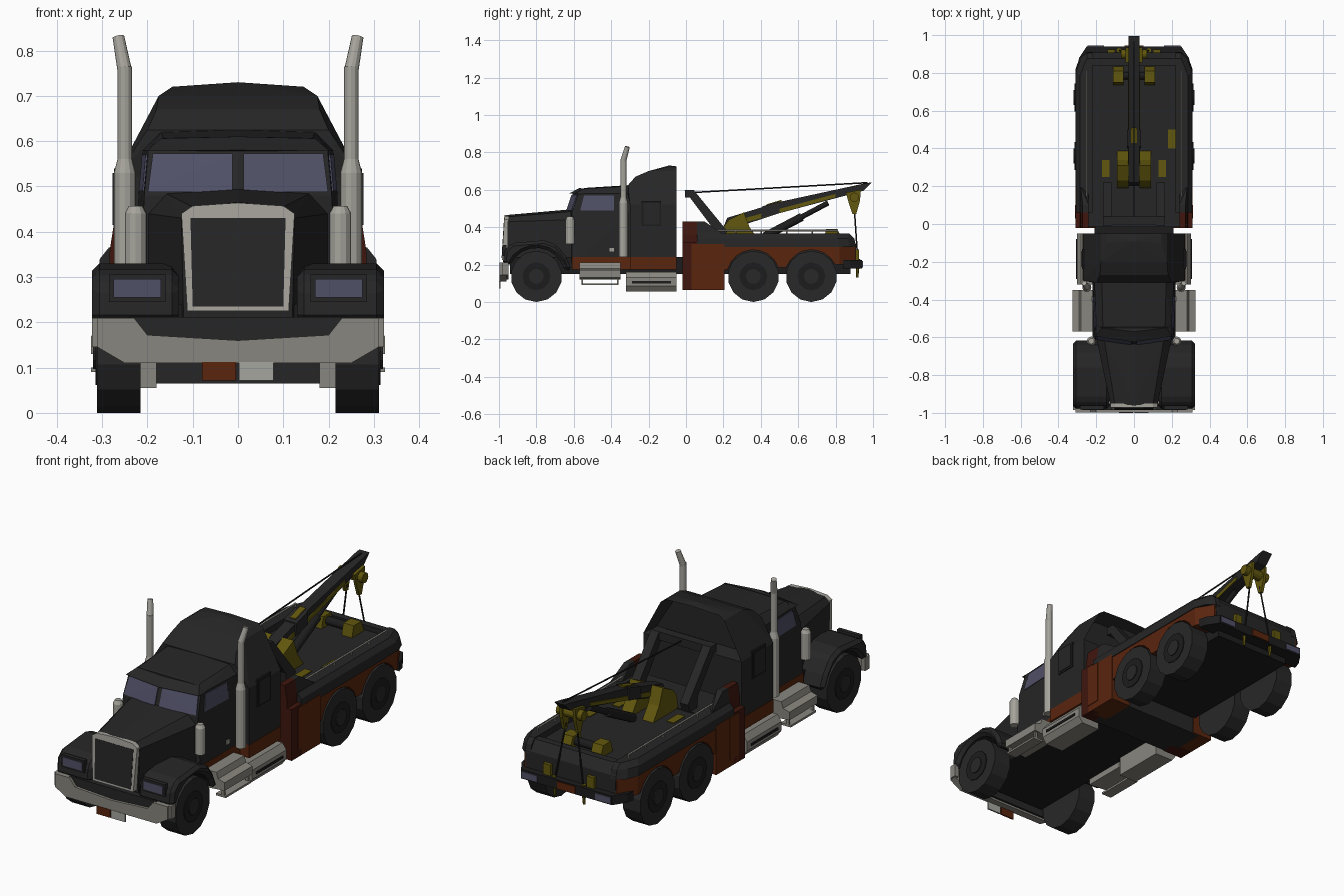
import bpy, bmesh
from math import sin, cos, radians
from mathutils import Vector, Matrix

cube = bpy.data.objects.get("Cube")
if cube:
    bpy.data.objects.remove(cube, do_unlink=True)


def material(name, r, g, b):
    mat = bpy.data.materials.new(name)
    mat.use_nodes = True
    mat.diffuse_color = (r, g, b, 1)
    for node in mat.node_tree.nodes:
        if node.type == "BSDF_PRINCIPLED":
            node.inputs["Base Color"].default_value = (r, g, b, 1)
    return mat


BLACK = material("black_paint", .019, .019, .019)
RUBBER = material("tyre_rubber", .021, .021, .021)
STEEL = material("dark_steel", .012, .012, .012)
CHROME = material("bright_chrome", .38, .37, .33)
DULL = material("dull_chrome", .25, .24, .21)
BROWN = material("rust_orange_paint", .1, .018, .004)
DARK_RED = material("dark_red_paint", .05, .008, .004)
OLIVE = material("dark_yellow_paint", .12, .095, .004)
GLASS = material("blue_grey_glass", .08, .08, .135)
PALE = material("pale_plate", .38, .38, .35)


def finish(name, bm, mat, mirror=False):
    """Turn a bmesh into an object, optionally mirrored across the centre line."""
    bmesh.ops.recalc_face_normals(bm, faces=bm.faces)
    mesh = bpy.data.meshes.new(name)
    bm.to_mesh(mesh)
    bm.free()
    mesh.materials.append(mat)
    obj = bpy.data.objects.new(name, mesh)
    bpy.context.scene.collection.objects.link(obj)
    if mirror:
        obj.modifiers.new("Mirror", "MIRROR").use_mirror_merge = False
    return obj


def hull(name, points, mat, mirror=False, both=False, recess=None):
    """Convex solid; both adds mirrored points, recess sinks the rear face."""
    if both:
        points = list(points) + [(-x, y, z) for x, y, z in points if x]
    bm = bmesh.new()
    for point in points:
        bm.verts.new(point)
    bmesh.ops.convex_hull(bm, input=bm.verts[:])
    loose = [v for v in bm.verts if not v.link_faces]
    bmesh.ops.delete(bm, geom=loose, context="VERTS")
    bmesh.ops.dissolve_limit(bm, angle_limit=radians(1), verts=bm.verts[:], edges=bm.edges[:])
    bmesh.ops.recalc_face_normals(bm, faces=bm.faces)
    if recess:
        rear = [f for f in bm.faces if f.normal.y > .9]
        bmesh.ops.inset_region(bm, faces=rear, thickness=recess)
        for vert in {v for f in rear for v in f.verts}:
            vert.co.y -= recess * 3
    return finish(name, bm, mat, mirror)


def box(name, x0, x1, y0, y1, z0, z1, mat, mirror=False):
    return hull(name, [(x, y, z) for x in (x0, x1) for y in (y0, y1) for z in (z0, z1)], mat, mirror)


def prism(name, profile, start, end, mat, mirror=False, axis="x"):
    """Extrude a profile: (y, z) points along x, or (x, z) points along y."""
    bm = bmesh.new()
    place = (lambda a, b: (start, a, b)) if axis == "x" else (lambda a, b: (a, start, b))
    face = bm.faces.new([bm.verts.new(place(a, b)) for a, b in profile])
    moved = bmesh.ops.extrude_face_region(bm, geom=[face])["geom"]
    shift = Vector((end - start, 0, 0) if axis == "x" else (0, end - start, 0))
    bmesh.ops.translate(bm, vec=shift, verts=[v for v in moved if isinstance(v, bmesh.types.BMVert)])
    return finish(name, bm, mat, mirror)


def rod(name, start, end, radius, mat, mirror=False, tip=None, sides=12):
    start, end = Vector(start), Vector(end)
    axis = end - start
    turn = axis.to_track_quat("Z", "Y").to_matrix().to_4x4()
    bm = bmesh.new()
    bmesh.ops.create_cone(bm, cap_ends=True, segments=sides, radius1=radius,
                          radius2=radius if tip is None else tip, depth=axis.length,
                          matrix=Matrix.Translation((start + end) / 2) @ turn)
    return finish(name, bm, mat, mirror)


def arch(y, radius, first, last):
    """Points of a wheel arch, from the front of the wheel to its rear."""
    steps = 8
    angles = [radians(first + (last - first) * i / steps) for i in range(steps + 1)]
    return [(y + radius * cos(a), AXLE + radius * sin(a)) for a in angles]


AXLE = .137
FRONT, MIDDLE, REAR = -.8, .36, .67

# Wheels
for label, y in (("front", FRONT), ("middle", MIDDLE), ("rear", REAR)):
    rod(label + "_tyre", (.215, y, AXLE), (.311, y, AXLE), .137, RUBBER, True, sides=14)
    rod(label + "_rim", (.3, y, AXLE), (.315, y, AXLE), .075, STEEL, True)
    rod(label + "_hub", (.3, y, AXLE), (.32, y, AXLE), .04, RUBBER, True)

# Chassis
box("chassis_floor", -.21, .21, -.94, .88, .15, .24, STEEL)

# Hood, grille and headlights
hull("hood", [(.12, -.955, .2), (.125, -.955, .43), (.1, -.955, .455), (0, -.96, .465),
              (.2, -.6, .2), (.2, -.6, .44), (.16, -.6, .485), (0, -.62, .495)], BLACK, both=True)
hull("grille_frame", [(.112, -.95, .225), (.125, -.95, .44), (.112, -.985, .225), (.125, -.972, .44),
                      (.1, -.95, .457), (.1, -.971, .457), (0, -.95, .464), (0, -.971, .464)],
     CHROME, both=True)
hull("grille", [(x, y + d, z) for x, y, z in ((.1, -.986, .235), (.105, -.974, .43))
                for d in (0, .009)], BLACK, both=True)

fender = [(-.98, .2), (-.97, .28), (-.93, .315), (-.76, .33), (-.69, .305), (-.64, .24), (-.61, .17)]
fender_obj = prism("front_fender", fender + arch(FRONT, .152, 12, 156), .13, .322, BLACK, True)
bevel = fender_obj.modifiers.new("Bevel", "BEVEL")
bevel.width, bevel.segments, bevel.limit_method = .016, 1, "ANGLE"
box("headlight", .17, .275, -.985, -.976, .255, .296, GLASS, True)
box("headlight_bezel", .16, .285, -.981, -.96, .245, .306, BLACK, True)

# Front bumper with hanging plates
bumper = [(0, .11), (.25, .11), (.31, .145), (.31, .21), (.23, .21), (.2, .172), (0, .16)]
prism("front_bumper", bumper, -.998, -.96, DULL, True, axis="y")
box("bumper_corner", .3, .322, -.985, -.95, .145, .21, DULL, True)
box("bumper_step", -.24, .24, -.985, -.95, .12, .212, BLACK)
box("front_plate", -.08, -.004, -1, -.992, .072, .112, BROWN)
box("front_tag", .002, .078, -1, -.992, .072, .112, PALE)

# Cab
hull("cab", [(.22, -.61, .2), (.22, -.3, .2), (.207, -.61, .48), (0, -.64, .48), (.22, -.3, .48),
             (.198, -.575, .58), (0, -.605, .58), (.21, -.3, .58), (.165, -.54, .607),
             (.17, -.3, .62), (0, -.54, .61), (0, -.3, .625)], BLACK, both=True)
hull("sun_visor", [(.202, -.595, .578), (0, -.625, .58), (.202, -.54, .578),
                   (.17, -.55, .606), (0, -.57, .61)], BLACK, both=True)


def pane(name, corners, depth):
    points = [Vector(c) + Vector(depth) * s for c in corners for s in (0, 1)]
    hull(name, [tuple(p) for p in points], GLASS, True)


pane("windshield", [(.012, -.641, .488), (.199, -.613, .488), (.188, -.583, .573), (.012, -.612, .573)],
     (0, .008, 0))
pane("side_window", [(.211, -.565, .49), (.219, -.385, .49), (.212, -.385, .57), (.204, -.545, .57)],
     (-.008, 0, 0))
box("cab_stripe", .2, .221, -.61, -.3, .175, .24, BROWN, True)
box("door_handle", .21, .226, -.41, -.385, .27, .29, CHROME, True)

# Sleeper with recessed roof fairing
box("sleeper", -.27, .27, -.3, -.05, .2, .52, BLACK)
hull("roof_fairing", [(.27, -.3, .52), (.27, -.05, .52), (.215, -.31, .58), (.23, -.05, .58),
                      (.2, -.31, .625), (.18, -.27, .67), (.175, -.2, .7), (.175, -.05, .7),
                      (.145, -.1, .72), (.145, -.05, .72), (0, -.09, .73), (0, -.05, .725)],
     BLACK, both=True, recess=.025)
box("sleeper_stripe", .2, .272, -.3, -.05, .175, .24, BROWN, True)
box("sleeper_window_frame", .265, .274, -.237, -.133, .405, .54, STEEL, True)
box("sleeper_window", .265, .277, -.228, -.142, .415, .53, BLACK, True)

# Exhaust stacks and air cleaners
for label, low, high, thick, thin in (("muffler", .24, .53, .024, .024), ("neck", .53, .56, .024, .016),
                                      ("pipe", .56, .765, .016, .016)):
    rod("exhaust_" + label, (.25, -.335, low), (.25, -.335, high), thick, CHROME, True, tip=thin)
rod("exhaust_tip", (.25, -.335, .755), (.264, -.313, .83), .016, CHROME, True, tip=.013)
rod("air_cleaner", (.226, -.62, .31), (.226, -.62, .44), .024, CHROME, True)
rod("air_cleaner_cap", (.226, -.62, .44), (.226, -.62, .457), .024, CHROME, True, tip=.015)

# Steps and fuel tanks
prism("step_tank", [(.2, .21), (.28, .21), (.29, .18), (.325, .17), (.325, .13), (.2, .12)],
      -.57, -.35, DULL, True, axis="y")
box("step_tread", .27, .325, -.56, -.36, .09, .1, DULL, True)
for y in (-.56, -.37):
    box("step_hanger", .3, .315, y, y + .01, .09, .14, DULL, True)
prism("fuel_tank", [(.18, .16), (.28, .16), (.302, .13), (.302, .085), (.28, .055), (.18, .055)],
      -.32, -.05, DULL, True, axis="y")
box("tank_strap", .19, .306, -.29, -.08, .1, .112, STEEL, True)

# Tow body front cabinet, with dark red front corners and black shoulders
box("cabinet_side", .2, .31, .03, .205, .065, .31, BROWN, True)
box("cabinet_front", .2, .31, -.02, .06, .065, .32, DARK_RED, True)
box("cabinet_panel", .3, .313, .03, .1, .1, .31, BROWN, True)
box("cabinet_middle", -.24, .24, -.015, .2, .065, .34, BLACK)
for label, y0, y1, y2, mat in (("front", -.02, .06, .06, DARK_RED), ("rear", .06, .205, .1, BLACK)):
    hull(label + "_shoulder", [(x, y, z) for x, z, rear in (
        (.285, .31, y1), (.283, .36, y1), (.272, .43, y2), (.24, .43, y2), (.24, .31, y1))
        for y in (y0, rear)], mat, True)

# Tow body
skirt = [(.82, .2), (.82, .3), (.2, .32), (.2, .17)]
prism("body_skirt", skirt + arch(MIDDLE, .142, 165, 20) + arch(REAR, .142, 160, 27),
      .17, .306, BROWN, True)
hull("skirt_corner", [(x, y, z) for z in (.2, .3)
                      for x, y in ((.306, .82), (.255, .905), (.2, .905), (.2, .82))], BROWN, True)
box("body_core", -.21, .21, .1, .88, .17, .33, BLACK)
hull("body_side", [(x, y, z) for z, out, lean in ((.295, .31, 0), (.34, .305, .01), (.365, .285, .035))
                   for x, y in ((out, .06), (out, .82 - lean), (out - .02, .875 - lean),
                                (.25, .91 - lean), (.22, .91 - lean), (.22, .06))], BLACK, True)
box("deck_floor", -.23, .23, .09, .88, .295, .335, BLACK)
hull("tailboard", [(.245, .85, .2), (.245, .908, .2), (.25, .908, .31), (.25, .84, .36),
                   (.25, .875, .36)], BLACK, both=True)
rod("deck_rail", (.25, .13, .382), (.25, .81, .382), .005, CHROME, True, sides=6)
for i in range(6):
    y = .13 + i * .136
    rod("rail_post", (.25, y, .35), (.25, y, .382), .004, CHROME, True, sides=6)

# Rear bumper, lamps and plate
hull("rear_bumper", [(x, y, z) for x, y in ((.3, .84), (.29, .88), (.25, .94))
                     for z in (.18, .225)], STEEL, both=True)
box("rear_lamp", .16, .245, .937, .945, .187, .218, GLASS, True)
box("rear_plate", -.05, .05, .937, .945, .185, .22, BROWN)
box("rear_bracket", .1, .14, .905, .925, .22, .28, OLIVE, True)

# Mast
prism("mast_leg", [(-.01, .6), (.04, .6), (.22, .38), (.2, .33), (.15, .33), (.14, .4)],
      .12, .165, BLACK, True)
box("mast_crossbar", -.165, .165, -.005, .04, .56, .6, BLACK)
box("mast_foot", .13, .17, .25, .34, .33, .339, OLIVE, True)
box("deck_hatch", .18, .22, .4, .5, .33, .339, OLIVE)

# Boom, ram and cables
prism("boom_cradle", [(.19, .33), (.2, .4), (.23, .44), (.31, .48), (.34, .4), (.39, .33)],
      .03, .09, OLIVE, True)
prism("boom", [(.2, .4), (.22, .45), (.5, .535), (.96, .635), (.995, .64), (.95, .595), (.5, .475), (.24, .39)],
      -.028, .028, BLACK)
prism("boom_stripe", [(.3, .42), (.3, .445), (.8, .578), (.8, .56)], -.033, .033, OLIVE)
prism("boom_collar", [(.4, .45), (.41, .512), (.5, .538), (.5, .475)], -.036, .036, BLACK)
prism("boom_top_plate", [(.43, .51), (.43, .522), (.51, .546), (.51, .53)], -.016, .016, OLIVE)
prism("boom_head", [(.855, .585), (.935, .6), (.93, .54), (.91, .47), (.89, .47), (.87, .53)],
      .03, .045, OLIVE, True)
rod("head_pulley", (-.07, .9, .56), (.07, .9, .56), .025, OLIVE)
rod("ram_barrel", (0, .42, .35), (0, .62, .455), .022, STEEL)
rod("ram_piston", (0, .6, .445), (0, .76, .53), .014, STEEL)
rod("boom_cable", (0, .03, .585), (0, .97, .638), .004, STEEL, sides=6)
rod("hook_cable", (.03, .9, .5), (.08, .92, .2), .004, STEEL, True, sides=6)
rod("tow_hook", (.08, .92, .23), (.08, .915, .13), .012, OLIVE, True, tip=.006, sides=6)

# Winch
prism("winch_end", [(.735, .33), (.75, .39), (.81, .39), (.835, .33)], .055, .112, OLIVE, True)
rod("winch_drum", (-.08, .785, .36), (.08, .785, .36), .02, STEEL)
